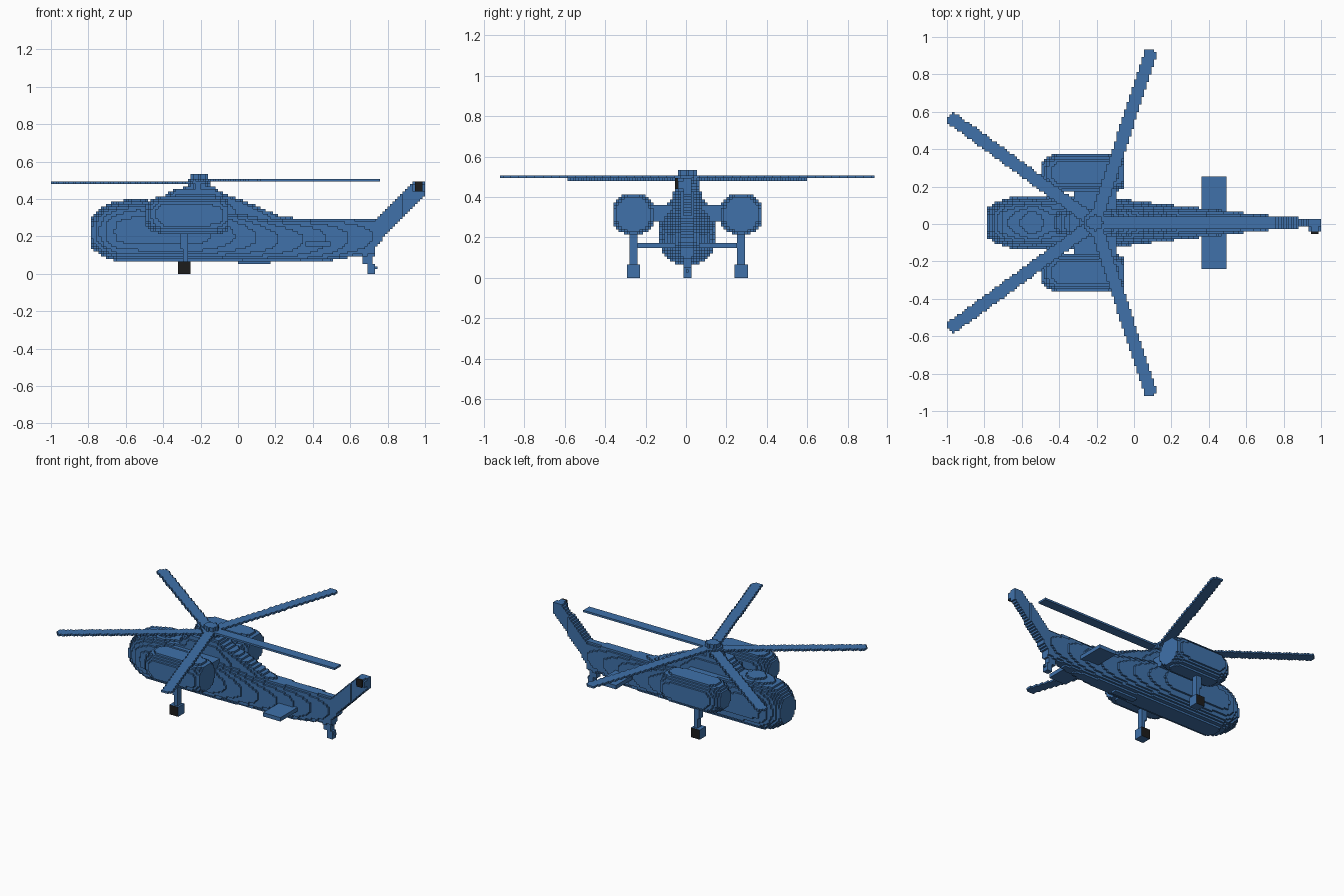
import bpy, math

if "Cube" in bpy.data.objects:
    bpy.data.objects.remove(bpy.data.objects["Cube"], do_unlink=True)

H = 2 / 150          # cube size of the block grid
CY = H / 2           # mirror plane runs through the middle of a row of cubes
HUB_X = -0.207


def material(name, rgb):
    m = bpy.data.materials.new(name)
    m.use_nodes = True
    m.diffuse_color = (*rgb, 1)
    bsdf = m.node_tree.nodes["Principled BSDF"]
    bsdf.inputs["Base Color"].default_value = (*rgb, 1)
    bsdf.inputs["Roughness"].default_value = 0.8
    return m


BLUE = material("steel_blue", (0.050, 0.165, 0.400))
BLACK = material("tyre_black", (0.012, 0.012, 0.012))

filled = set()
parts = []           # (name, cells, rule for black faces)


def add_part(name, box, inside, black=None):
    """Fill the grid cells in the box whose centres pass the test."""
    x0, x1, y0, y1, z0, z1 = box
    cells = set()
    for i in range(max(-75, math.floor(x0 / H)), min(75, math.ceil(x1 / H))):
        for j in range(max(-69, math.floor(y0 / H)), min(70, math.ceil(y1 / H) + 1)):
            for k in range(max(0, math.floor(z0 / H)), math.ceil(z1 / H)):
                c = (i, j, k)
                x, y, z = (i + .5) * H, j * H, (k + .5) * H
                if (c not in filled and x0 <= x <= x1 and y0 <= y <= y1
                        and z0 <= z <= z1 and inside(x, y, z)):
                    cells.add(c)
    filled.update(cells)
    parts.append((name, cells, black))


def solid(x, y, z):
    return True


def loft(stations, power, yc=0):
    """Rounded section (half width, bottom, top) blended along x."""
    def inside(x, y, z):
        for a, b in zip(stations, stations[1:]):
            if a[0] <= x <= b[0]:
                t = (x - a[0]) / (b[0] - a[0])
                w, lo, hi = (p + (q - p) * t for p, q in zip(a[1:], b[1:]))
                return (abs((y - yc) / w) ** power
                        + abs((2 * z - lo - hi) / (hi - lo)) ** power) <= 1
        return False
    return inside


def disc(r):
    return lambda x, y, z: math.hypot(x - HUB_X, y) <= r


def blade(angle):
    ca, sa = math.cos(angle), math.sin(angle)

    def inside(x, y, z):
        u, v = (x - HUB_X) * ca + y * sa, y * ca - (x - HUB_X) * sa
        return 0 <= u <= 0.97 and abs(v) <= 0.034
    return inside


# Fuselage and tail boom
add_part("fuselage", (-.79, .75, -.15, .15, .05, .42), loft([
    (-.785, .080, .135, .305), (-.74, .108, .105, .350), (-.70, .125, .082, .375),
    (-.64, .138, .064, .388), (-.54, .142, .064, .405), (-.44, .142, .064, .385),
    (-.20, .140, .064, .380), (0, .118, .064, .340), (.20, .095, .064, .303),
    (.40, .075, .064, .297), (.53, .060, .075, .297), (.62, .050, .092, .297),
    (.74, .038, .092, .297)], 2.4))
add_part("belly_fairing", (0, .17, -.025, .025, .05, .09), solid)

# Engine housing on the roof, sloping back to the boom
add_part("rotor_pylon", (-.48, .28, -.08, .08, .2, .48), loft([
    (-.47, .040, .2, .360), (-.40, .060, .2, .415), (-.33, .072, .2, .458),
    (-.13, .072, .2, .468), (-.08, .070, .2, .432), (.08, .062, .2, .372),
    (.22, .050, .2, .310), (.27, .030, .2, .297)], 4))

# Main rotor
add_part("rotor_mast", (-.3, -.1, -.1, .1, .44, .48), disc(.055))
add_part("rotor_hub", (-.3, -.1, -.1, .1, .48, .507), disc(.06))
add_part("rotor_cap", (-.3, -.1, -.1, .1, .507, .534), disc(.042))
for n in range(5):
    layer = 36 if n in (2, 3) else 37
    add_part(f"rotor_blade_{n + 1}", (-1, 1, -.925, .925, layer * H, (layer + 1) * H),
             blade(n * math.tau / 5))


def wheel(xc):
    return lambda x, y, z: abs(x - xc) + abs(z - .034) <= .055


def side_faces(c, d):
    return d[1] != 0


# Engine pods, their stub wings and the main landing gear
for name, s in (("back", 1), ("front", -1)):
    def box(x0, x1, y0, y1, z0, z1):
        ya, yb = sorted((s * y0, s * y1))
        return (x0, x1, ya, yb, z0, z1)

    pod = [(x, r, .315 - r, .315 + r) for x, r in (
        (-.49, .060), (-.45, .090), (-.40, .105), (-.15, .105), (-.09, .098), (-.05, .082))]
    add_part(name + "_engine_pod", box(-.5, -.04, .15, .38, .2, .43), loft(pod, 2.3, s * .267))
    add_part(name + "_stub_wing", box(-.32, -.10, .06, .20, .275, .36), solid)
    add_part(name + "_gear_leg_upper", box(-.31, -.265, .245, .29, .14, .24), solid)
    add_part(name + "_gear_leg", box(-.30, -.27, .253, .282, .06, .14), solid)
    add_part(name + "_wheel", box(-.32, -.255, .235, .296, 0, .07), wheel(-.287), side_faces)

# Tail fin, stabiliser and tail rotor
add_part("tail_fin", (.67, 1, -.04, .04, .095, .492), lambda x, y, z:
         z <= .228 + (x - .67) * .99 and z >= .42 + (x - 1) * 1.03
         and abs(y) <= .034 - .05 * max(0, x - .74))
add_part("stabiliser", (.36, .49, -.25, .25, .15, .18), solid)
add_part("tail_rotor_mount", (.94, 1, -.047, 0, .435, .49), lambda x, y, z:
         abs(x - .967) + abs(z - .463) <= .045)
add_part("tail_rotor_hub", (.945, .987, -.055, -.04, .44, .487), solid, lambda c, d: True)

# Tail wheel
add_part("tail_wheel_strut", (.672, .718, -.018, .018, .053, .12), solid)
add_part("tail_wheel", (.688, .735, -.018, .018, 0, .06), solid)
add_part("tail_wheel_stop", (.73, .748, -.01, .01, .026, .041), solid)

# Turn the outer cube sides of every part into a mesh
for name, cells, black in parts:
    if not cells:
        continue
    index, verts, faces, mats = {}, [], [], []
    for c in sorted(cells):
        for axis in range(3):
            for sign in (-1, 1):
                d = [0, 0, 0]
                d[axis] = sign
                if tuple(p + q for p, q in zip(c, d)) in filled:
                    continue
                u, v = (axis + 1) % 3, (axis + 2) % 3
                face = []
                for a, b in ((0, 0), (1, 0), (1, 1), (0, 1))[::sign]:
                    p = list(c)
                    p[axis] += sign > 0
                    p[u] += a
                    p[v] += b
                    p = tuple(p)
                    if p not in index:
                        index[p] = len(verts)
                        verts.append((p[0] * H, (p[1] - .5) * H + CY, p[2] * H))
                    face.append(index[p])
                faces.append(face)
                mats.append(int(bool(black and black(c, d))))
    mesh = bpy.data.meshes.new(name)
    mesh.from_pydata(verts, [], faces)
    mesh.materials.append(BLUE)
    if black:
        mesh.materials.append(BLACK)
        mesh.polygons.foreach_set("material_index", mats)
    mesh.update()
    bpy.context.collection.objects.link(bpy.data.objects.new(name, mesh))
